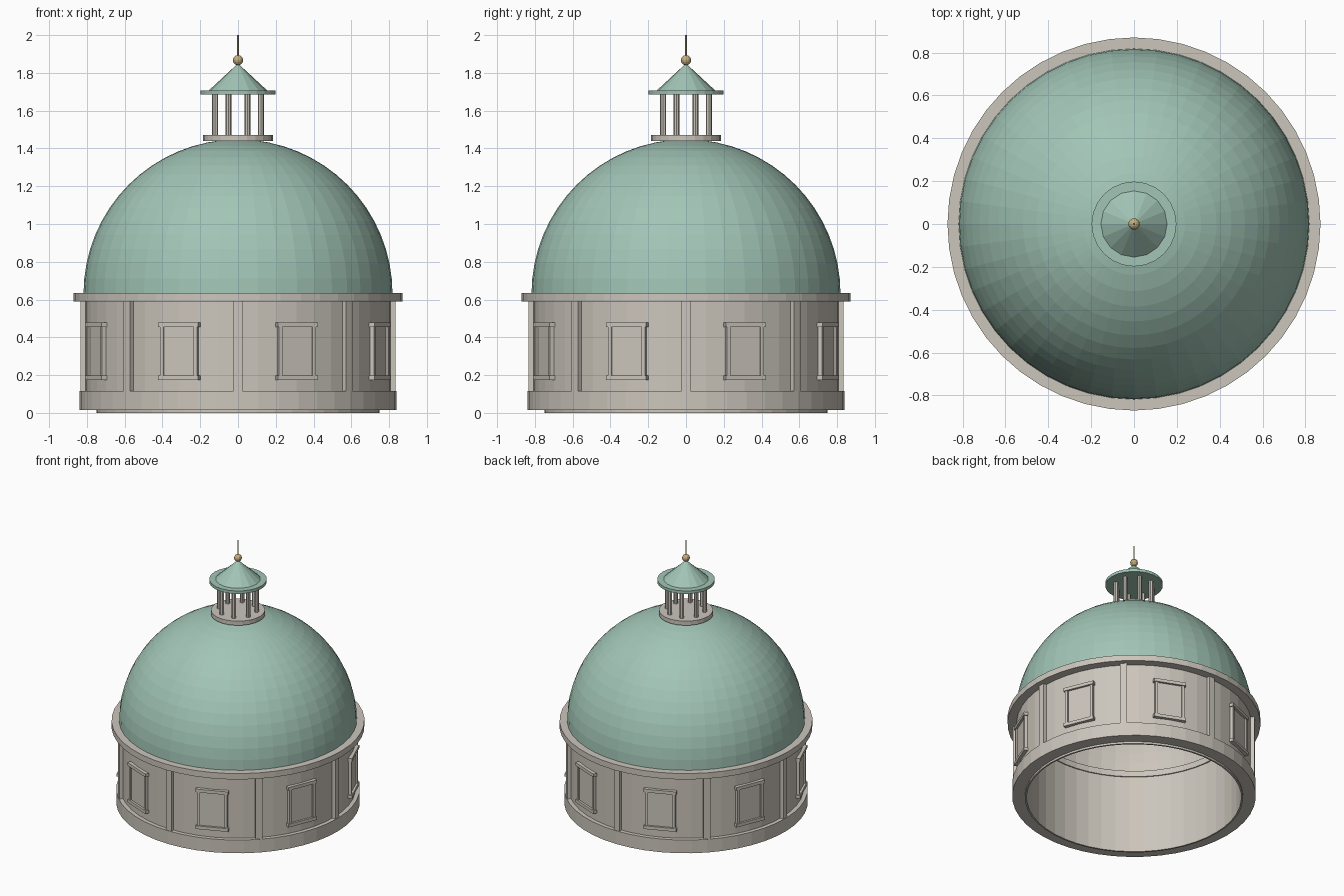
import bpy, bmesh, math
from mathutils import Matrix

cube = bpy.data.objects.get("Cube")
if cube:
    bpy.data.objects.remove(cube, do_unlink=True)


def material(name, rgb):
    m = bpy.data.materials.new(name)
    m.use_nodes = True
    m.diffuse_color = (*rgb, 1)
    m.node_tree.nodes["Principled BSDF"].inputs["Base Color"].default_value = (*rgb, 1)
    return m


stone = material("pale_stone", (0.60, 0.56, 0.50))
copper = material("green_copper", (0.36, 0.56, 0.47))
gold = material("old_gold", (0.56, 0.42, 0.20))


def finish(name, bm, mat):
    bmesh.ops.recalc_face_normals(bm, faces=bm.faces)
    mesh = bpy.data.meshes.new(name)
    bm.to_mesh(mesh)
    bm.free()
    mesh.materials.append(mat)
    ob = bpy.data.objects.new(name, mesh)
    bpy.context.collection.objects.link(ob)
    return ob


def lathe(name, profile, mat, sides=48, closed=True):
    """Revolve a list of (radius, height) points around the z axis."""
    bm = bmesh.new()
    verts = [bm.verts.new((r, 0, z)) for r, z in profile]
    pairs = list(zip(verts, verts[1:]))
    if closed:
        pairs.append((verts[-1], verts[0]))
    edges = [bm.edges.new(p) for p in pairs]
    bmesh.ops.spin(bm, geom=verts + edges, cent=(0, 0, 0), axis=(0, 0, 1),
                   angle=math.tau, steps=sides, use_merge=True)
    bmesh.ops.remove_doubles(bm, verts=bm.verts, dist=0.0002)
    return finish(name, bm, mat)


def ring(name, r_in, r_out, z0, z1, mat, sides=48):
    return lathe(name, [(r_in, z0), (r_out, z0), (r_out, z1), (r_in, z1)], mat, sides)


def disc(name, r, z0, z1, mat, sides):
    return lathe(name, [(0, z0), (r, z0), (r, z1), (0, z1)], mat, sides, False)


def radial_box(bm, angle, r0, r1, side, width, z0, z1):
    """Box reaching from radius r0 to r1, shifted sideways along the wall."""
    place = (Matrix.Rotation(angle, 4, "Z")
             @ Matrix.Translation(((r0 + r1) / 2, side, (z0 + z1) / 2))
             @ Matrix.Diagonal((r1 - r0, width, z1 - z0, 1)))
    bmesh.ops.create_cube(bm, size=1, matrix=place)


def arc(r, z, steps):
    return [(r * math.cos(t), z + r * math.sin(t))
            for t in (i * math.pi / 2 / steps for i in range(steps + 1))]


# Drum
ring("inner_wall", 0.738, 0.75, 0, 0.63, stone)
ring("base_ring", 0.745, 0.838, 0.015, 0.115, stone)
ring("drum_wall", 0.745, 0.808, 0.1, 0.6, stone)
ring("cornice", 0.73, 0.87, 0.59, 0.635, stone)

# Pilasters and framed blind windows around the drum
bays = 8
pilasters, frames, panels = bmesh.new(), bmesh.new(), bmesh.new()
for i in range(bays):
    a = i * math.tau / bays
    radial_box(pilasters, a, 0.79, 0.833, 0, 0.046, 0.11, 0.595)
    w = a + math.pi / bays
    for z in (0.175, 0.454):
        radial_box(frames, w, 0.794, 0.829, 0, 0.23, z, z + 0.024)
    for s in (-1, 1):
        radial_box(frames, w, 0.79, 0.823, s * 0.096, 0.02, 0.19, 0.46)
    radial_box(panels, w, 0.79, 0.813, 0, 0.175, 0.19, 0.46)
finish("pilasters", pilasters, stone)
finish("window_frames", frames, stone)
finish("window_panels", panels, stone)

# Dome with a stone lining
lathe("dome", arc(0.818, 0.63, 16), copper, closed=False)
lathe("dome_lining", arc(0.745, 0.632, 16), stone, closed=False)

# Lantern
disc("lantern_base", 0.186, 1.44, 1.472, stone, 24)
columns = bmesh.new()
for i in range(8):
    a = (i + 0.5) * math.tau / 8
    bmesh.ops.create_cone(columns, cap_ends=True, segments=8, radius1=0.016,
                          radius2=0.016, depth=0.23,
                          matrix=Matrix.Translation((0.131 * math.cos(a), 0.131 * math.sin(a), 1.58)))
finish("lantern_columns", columns, stone)
disc("lantern_eave", 0.198, 1.685, 1.707, copper, 24)
lathe("lantern_roof", [(0, 1.705), (0.157, 1.705), (0, 1.85)], copper, 16, False)

# Finial
ball = bmesh.new()
bmesh.ops.create_uvsphere(ball, u_segments=12, v_segments=8, radius=0.027,
                          matrix=Matrix.Translation((0, 0, 1.867)))
finish("finial_ball", ball, gold)
disc("finial_spike", 0.005, 1.84, 2.0, gold, 8)
